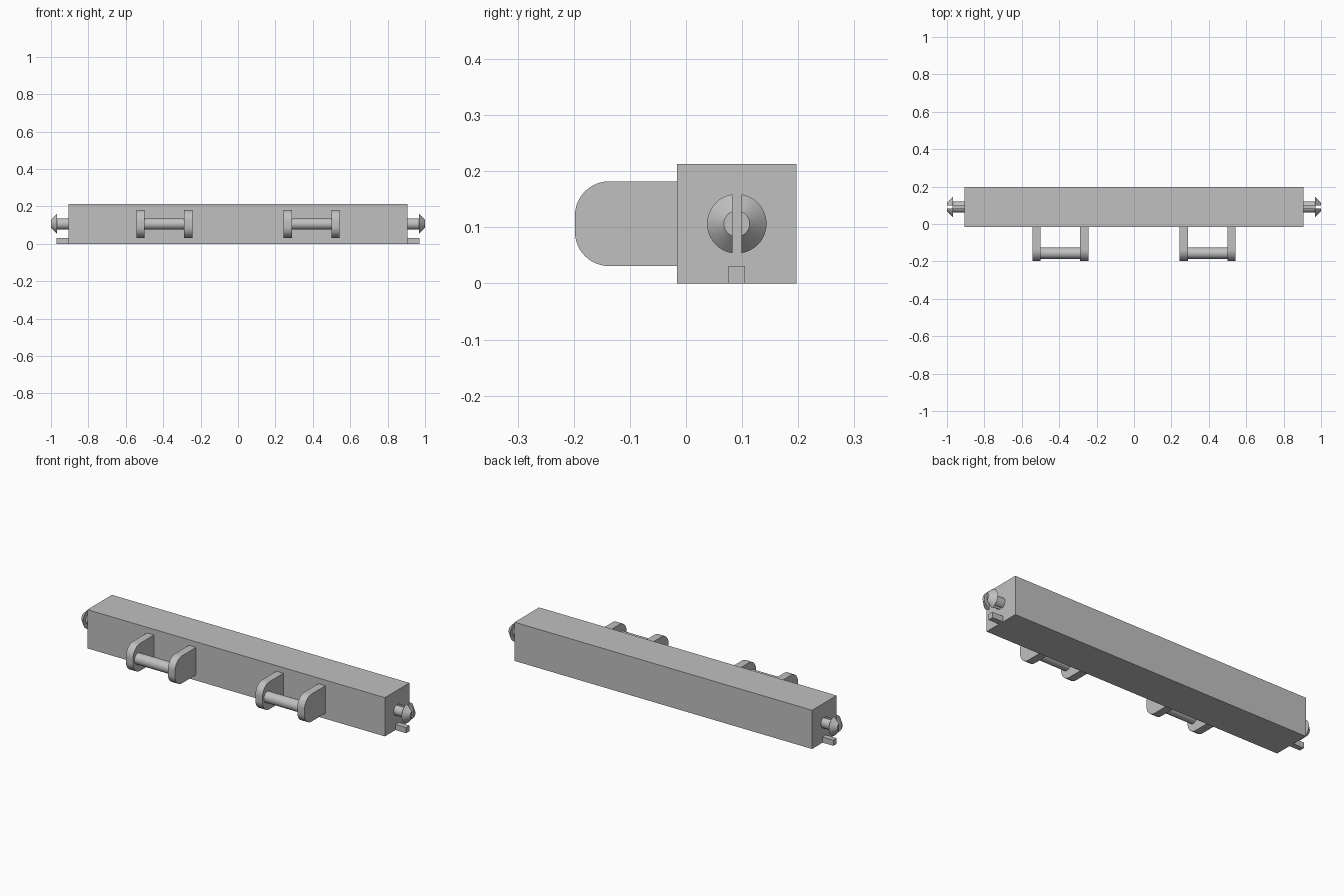
import bpy, bmesh, math
from mathutils import Vector, Matrix

default = bpy.data.objects.get("Cube")
if default:
    bpy.data.objects.remove(default, do_unlink=True)

GREY = (0.53, 0.53, 0.53, 1)
grey = bpy.data.materials.new("plain grey")
grey.use_nodes = True
grey.diffuse_color = GREY
grey.node_tree.nodes["Principled BSDF"].inputs["Base Color"].default_value = GREY

BAR_Y, MID_Z = 0.0905, 0.1065   # centre line of the bar
BAR_END = 0.905
SLOT = 0.008                    # half width of the clip slot


def finish(bm, name, location=(0, 0, 0), smooth=False):
    bmesh.ops.recalc_face_normals(bm, faces=bm.faces)
    mesh = bpy.data.meshes.new(name)
    bm.to_mesh(mesh)
    bm.free()
    mesh.materials.append(grey)
    ob = bpy.data.objects.new(name, mesh)
    ob.location = location
    bpy.context.collection.objects.link(ob)
    if smooth:
        bpy.ops.object.select_all(action="DESELECT")
        ob.select_set(True)
        bpy.context.view_layer.objects.active = ob
        bpy.ops.object.shade_smooth_by_angle(angle=math.radians(30))
    return ob


def box(name, low, high, front_radius=0):
    """Box between two corners, with optional rounded front corners."""
    low, high = Vector(low), Vector(high)
    bm = bmesh.new()
    bmesh.ops.create_cube(bm, size=1)
    size, mid = high - low, (low + high) / 2
    for v in bm.verts:
        v.co = Vector(a * b for a, b in zip(v.co, size)) + mid
    if front_radius:
        edges = [e for e in bm.edges if all(v.co.y < mid.y for v in e.verts)
                 and abs(e.verts[0].co.x - e.verts[1].co.x) > size.x / 2]
        bmesh.ops.bevel(bm, geom=edges, offset=front_radius, segments=12,
                        profile=0.5, affect="EDGES")
    return finish(bm, name, smooth=front_radius > 0)


def lathe(profile, steps=48):
    """Spin (x, radius) points around the x axis."""
    bm = bmesh.new()
    verts = [bm.verts.new((x, r, 0)) for x, r in profile]
    edges = [bm.edges.new(pair) for pair in zip(verts, verts[1:])]
    bmesh.ops.spin(bm, geom=verts + edges, cent=(0, 0, 0), axis=(1, 0, 0),
                   angle=math.tau, steps=steps)
    bmesh.ops.remove_doubles(bm, verts=bm.verts, dist=1e-5)
    return bm


# Main bar
box("bar", (-BAR_END, -0.016, 0), (BAR_END, 0.197, 0.213))

for side, label in ((1, "left"), (-1, "right")):
    # Handle: two rounded lugs joined by a rod
    for centre, place in ((0.266, "inner"), (0.5215, "outer")):
        x = side * centre
        box(f"{label}_{place}_lug", (x - 0.0215, -0.198, 0.031),
            (x + 0.0215, -0.016, 0.182), front_radius=0.061)
    rod = lathe([(-0.11, 0), (-0.11, 0.03), (0.11, 0.03), (0.11, 0)])
    finish(rod, f"{label}_rod", (side * 0.394, -0.156, MID_Z), True)

    # Locating tab under the clip
    ends = sorted((side * BAR_END, side * 0.97))
    box(f"{label}_tab", (ends[0], BAR_Y - 0.015, 0), (ends[1], BAR_Y + 0.015, 0.031))

    # Split snap clip: one half is cut from a turned pin, then mirrored
    clip = lathe([(0, 0), (0, 0.03), (0.064, 0.03), (0.064, 0.053),
                  (0.095, 0.023), (0.095, 0)])
    cut = bmesh.ops.bisect_plane(clip, geom=clip.verts[:] + clip.edges[:] + clip.faces[:],
                                 plane_co=(0, SLOT, 0), plane_no=(0, 1, 0),
                                 clear_inner=True)
    rim = [e for e in cut["geom_cut"] if isinstance(e, bmesh.types.BMEdge)]
    bmesh.ops.contextual_create(clip, geom=rim)
    if side < 0:
        bmesh.ops.transform(clip, matrix=Matrix.Scale(-1, 4, (1, 0, 0)), verts=clip.verts)
    ob = finish(clip, f"{label}_clip", (side * BAR_END, BAR_Y, MID_Z), True)
    mirror = ob.modifiers.new("second half", "MIRROR")
    mirror.use_axis = (False, True, False)
